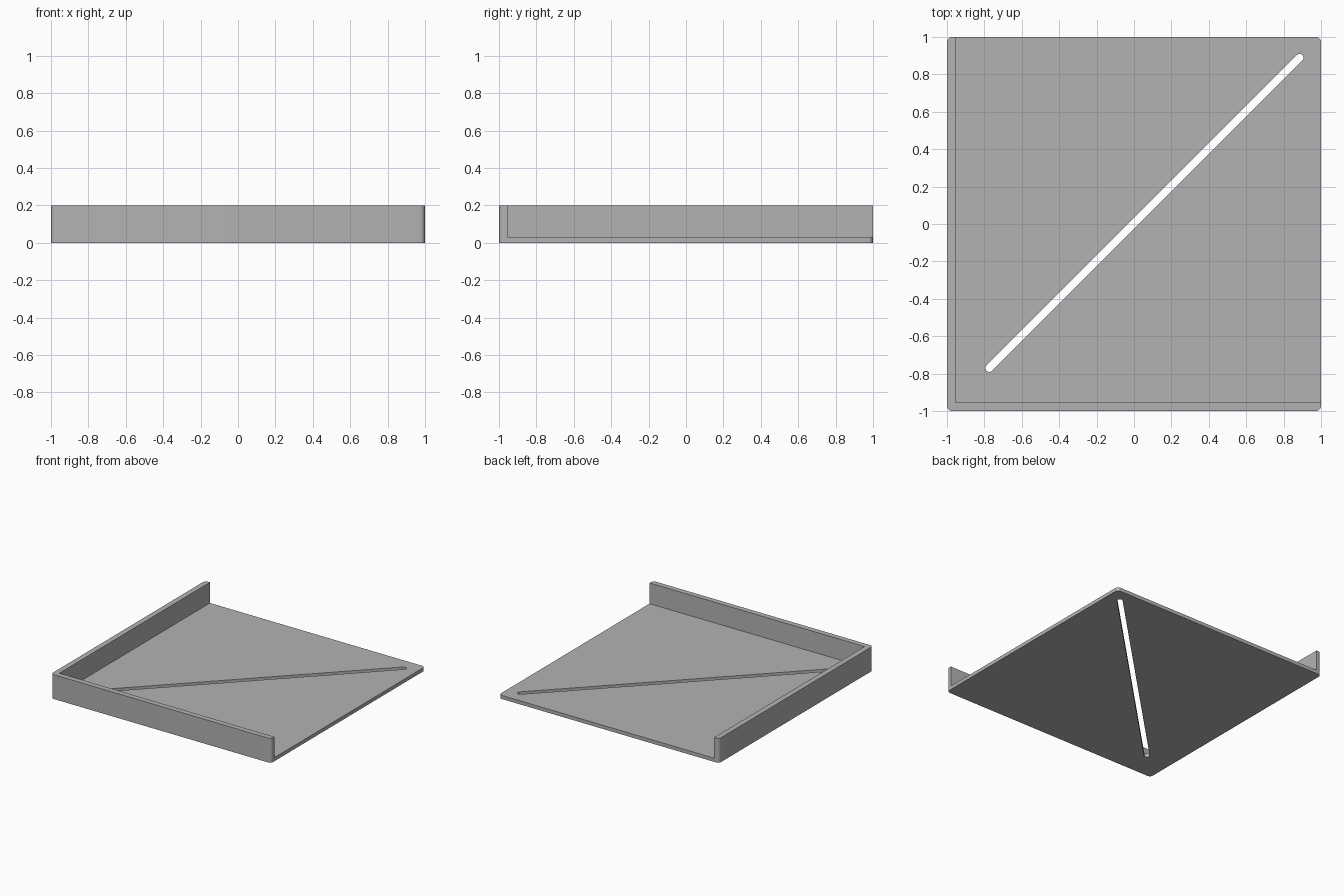
import bpy
import bmesh
from math import cos, sin, pi, atan2
from mathutils import Vector

if "Cube" in bpy.data.objects:
    bpy.data.objects.remove(bpy.data.objects["Cube"])

SIZE, HEIGHT = 1.0, 0.2
FLOOR, WALL, CORNER = 0.03, 0.045, 0.028
SLOT_START, SLOT_END, SLOT_RADIUS = Vector((-0.773, -0.77)), Vector((0.885, 0.888)), 0.021


def prism(name, outline, z0, z1):
    """Extrude a closed outline from z0 up to z1."""
    bm = bmesh.new()
    base = bm.faces.new([bm.verts.new((x, y, z0)) for x, y in outline])
    top = bmesh.ops.extrude_face_region(bm, geom=[base])["geom"]
    bmesh.ops.translate(bm, vec=(0, 0, z1 - z0),
                        verts=[v for v in top if isinstance(v, bmesh.types.BMVert)])
    bmesh.ops.recalc_face_normals(bm, faces=bm.faces)
    mesh = bpy.data.meshes.new(name)
    bm.to_mesh(mesh)
    bm.free()
    obj = bpy.data.objects.new(name, mesh)
    bpy.context.collection.objects.link(obj)
    return obj


def arc(centre, radius, start, sweep, steps):
    return [(centre[0] + radius * cos(start + sweep * i / steps),
             centre[1] + radius * sin(start + sweep * i / steps)) for i in range(steps + 1)]


def cut(target, cutter):
    """Subtract the cutter, then discard it."""
    cutter.hide_render = True
    mod = target.modifiers.new("cut", "BOOLEAN")
    mod.operation, mod.solver, mod.object = "DIFFERENCE", "EXACT", cutter
    bpy.context.view_layer.objects.active = target
    bpy.ops.object.modifier_apply(modifier=mod.name)
    bpy.data.objects.remove(cutter)


# Square block with rounded upright corners
c = SIZE - CORNER
corners = [(c, c), (-c, c), (-c, -c), (c, -c)]
outline = [p for i, k in enumerate(corners) for p in arc(k, CORNER, i * pi / 2, pi / 2, 8)]
tray = prism("corner_tray", outline, 0, HEIGHT)

# Hollow above the floor, leaving the front and right walls
inner, outside = WALL - SIZE, SIZE + 0.2
cut(tray, prism("hollow_cutter", [(inner, inner), (outside, inner),
                                  (outside, outside), (inner, outside)], FLOOR, HEIGHT + 0.2))

# Diagonal round-ended slot through the floor
run = SLOT_END - SLOT_START
angle = atan2(run.y, run.x)
slot = (arc(SLOT_END, SLOT_RADIUS, angle - pi / 2, pi, 12)
        + arc(SLOT_START, SLOT_RADIUS, angle + pi / 2, pi, 12))
cut(tray, prism("slot_cutter", slot, -0.1, 0.1))

# Plain grey finish
grey = bpy.data.materials.new("plain_grey")
grey.use_nodes = True
colour = (0.45, 0.45, 0.45, 1)
grey.diffuse_color = colour
grey.node_tree.nodes["Principled BSDF"].inputs["Base Color"].default_value = colour
tray.data.materials.clear()
tray.data.materials.append(grey)
for face in tray.data.polygons:
    face.material_index = 0

# Smooth the rounded corners and slot ends only
bpy.ops.object.select_all(action="DESELECT")
tray.select_set(True)
bpy.context.view_layer.objects.active = tray
bpy.ops.object.shade_smooth_by_angle(angle=pi / 6)
